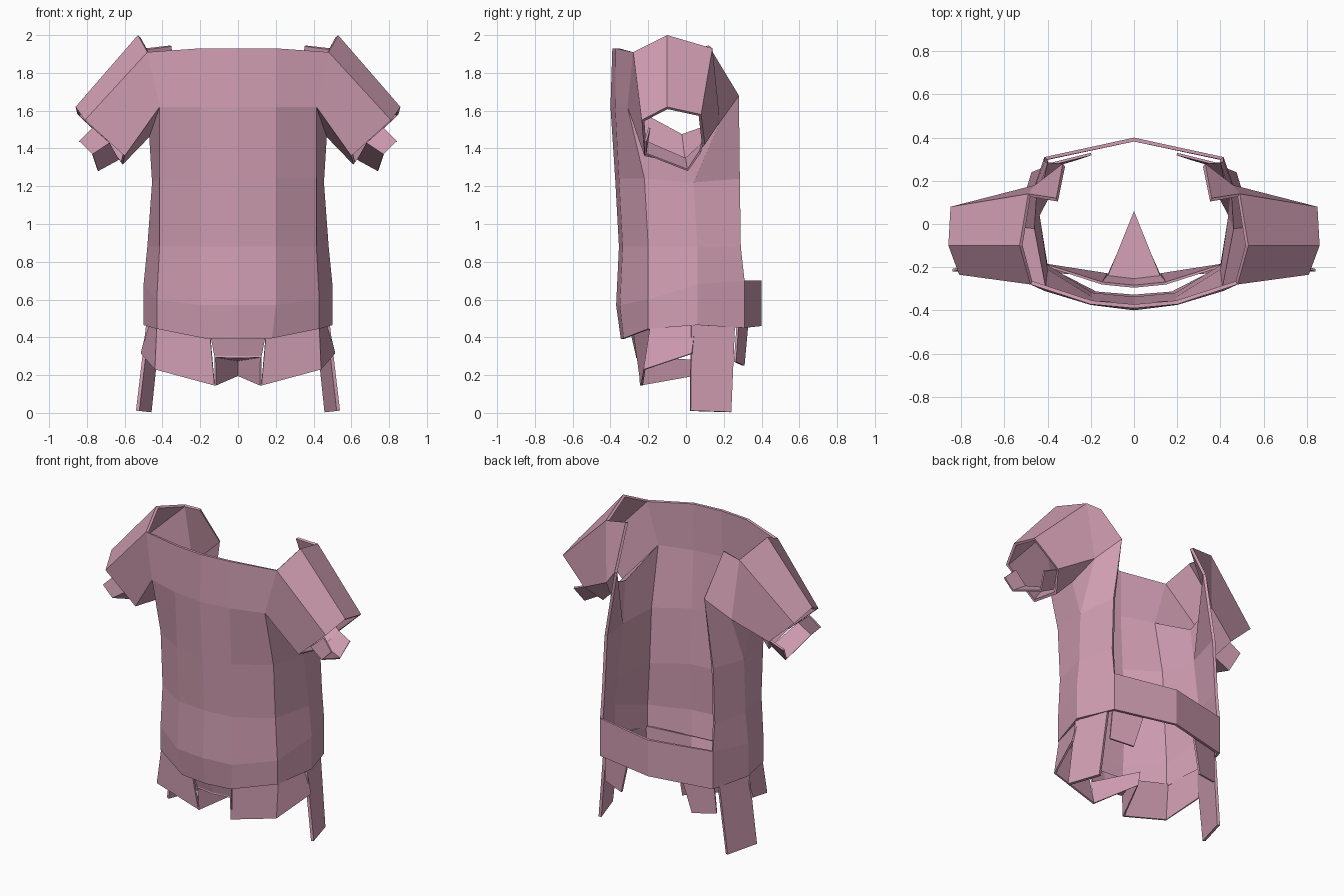
import bpy

if "Cube" in bpy.data.objects:
    bpy.data.objects.remove(bpy.data.objects["Cube"])

pink = bpy.data.materials.new("dusty pink")
pink.diffuse_color = (0.64, 0.345, 0.45, 1)
pink.use_nodes = True
pink.node_tree.nodes["Principled BSDF"].inputs["Base Color"].default_value = pink.diffuse_color


def shell(name, verts, faces, thickness):
    """Half of a thin cloth part, mirrored over x and thickened inwards."""
    mesh = bpy.data.meshes.new(name)
    mesh.from_pydata(verts, [], faces)
    mesh.materials.append(pink)
    obj = bpy.data.objects.new(name, mesh)
    bpy.context.collection.objects.link(obj)
    mirror = obj.modifiers.new("mirror", 'MIRROR')
    mirror.use_clip = True
    mirror.merge_threshold = 0.002
    solid = obj.modifiers.new("cloth", 'SOLIDIFY')
    solid.thickness = thickness
    solid.offset = -1
    return obj


def strip(name, first, second, thickness=0.012):
    """Quads between two rows of points of equal length."""
    n = len(first)
    faces = [(i, i + 1, n + i + 1, n + i) for i in range(n - 1)]
    return shell(name, first + second, faces, thickness)


# Shirt: columns run from the front centre around to the open back
columns = [
    [(0, -.345, .39), (0, -.37, .57), (0, -.355, .88), (0, -.375, 1.24), (0, -.40, 1.62), (0, -.39, 1.93)],
    [(.18, -.33, .395), (.2, -.35, .57), (.2, -.335, .88), (.2, -.355, 1.24), (.2, -.375, 1.62), (.2, -.372, 1.93)],
    [(.43, -.20, .445), (.43, -.20, .6), (.415, -.20, .88), (.415, -.22, 1.24), (.415, -.31, 1.62), (.48, -.28, 1.91)],
    [(.50, .06, .465), (.50, .06, .68), (.48, .06, .88), (.455, .04, 1.22), (.47, -.02, 1.46)],
    [(.415, .31, .45), (.415, .31, .70), (.415, .29, .88), (.40, .285, 1.24), (.33, .28, 1.68), (.36, .12, 1.945)],
    [(0, .40, .46), (0, .40, .70)],
]
verts, index = [], {}
for c, column in enumerate(columns):
    for r, point in enumerate(column):
        index[c, r] = len(verts)
        verts.append(point)


def add(point):
    verts.append(point)
    return len(verts) - 1


faces = []
for c, rows in enumerate((5, 5, 4, 3, 1)):
    for r in range(rows):
        faces.append((index[c, r], index[c + 1, r], index[c + 1, r + 1], index[c, r + 1]))

# Sleeves grow out of the armhole ring
back_low, back_high, shoulder = add((.46, .18, 1.54)), add((.49, .14, 1.93)), add((.53, -.10, 2.0))
armhole = [shoulder, index[2, 5], index[2, 4], index[3, 4], back_low, back_high]
cuff = [add(p) for p in ((.86, -.10, 1.62), (.81, -.235, 1.55), (.60, -.22, 1.36),
                         (.61, 0, 1.315), (.68, .10, 1.42), (.85, .08, 1.58))]
for i in range(6):
    j = (i + 1) % 6
    faces.append((armhole[i], armhole[j], cuff[j], cuff[i]))

# Back shoulder panels
faces += [(index[3, 3], back_low, index[3, 4]),
          (index[3, 3], index[4, 3], index[4, 4], back_low),
          (back_low, index[4, 4], index[4, 5], back_high)]
shell("shirt", verts, faces, 0.018)

# Torn inner cuffs hanging out of the sleeves
strip("inner_cuff",
      [(.77, -.20, 1.51), (.68, -.21, 1.43), (.63, 0, 1.34), (.68, .09, 1.42)],
      [(.84, -.22, 1.44), (.77, -.22, 1.37), (.74, .01, 1.28), (.77, .08, 1.38)])

# Shorts front and sides, cut high at the centre
strip("shorts_front",
      [(0, -.265, .30), (.125, -.25, .30)],
      [(0, -.295, .43), (.15, -.28, .43)])
strip("shorts_leg",
      [(.125, -.24, .145), (.44, -.225, .23), (.515, .03, .315)],
      [(.15, -.28, .43), (.43, -.19, .46), (.475, .05, .48)])
# Crotch channel: roof and inner leg walls meeting at a point
shell("crotch",
      [(0, -.265, .30), (.125, -.25, .30), (0, .06, .28), (.125, -.24, .145), (0, .04, .195)],
      [(0, 1, 2), (1, 3, 4, 2)], 0.01)
# Long side tails
strip("side_tail",
      [(.54, .025, .012), (.475, .24, .005)],
      [(.485, .03, .48), (.425, .26, .48)], 0.018)
# Short torn flaps at the back
strip("back_flap",
      [(.41, .265, .27), (.26, .31, .25)],
      [(.40, .28, .48), (.20, .33, .47)])
